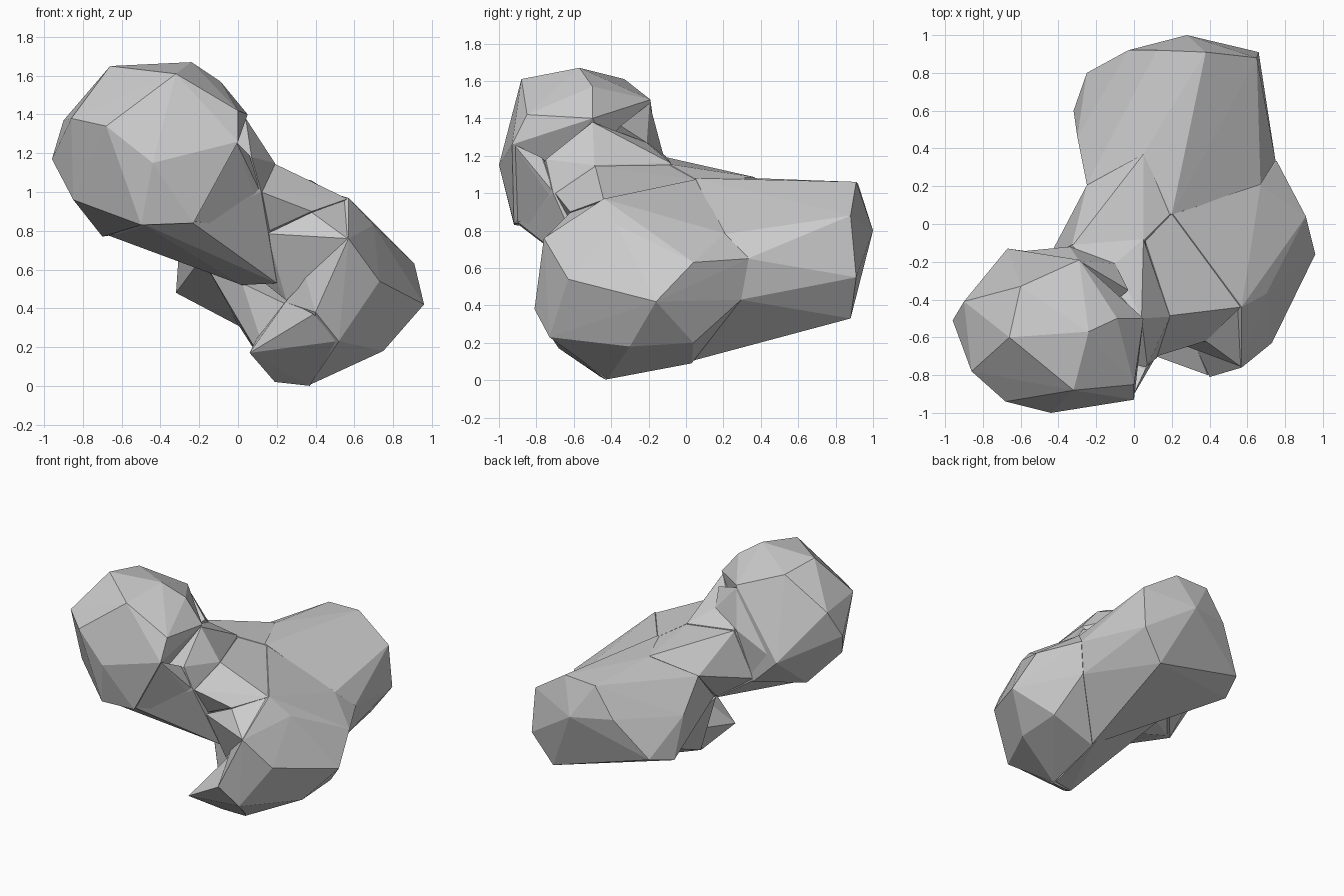
import bpy, bmesh


def hull(name, pts):
    """Faceted convex lump around a few corner points."""
    bm = bmesh.new()
    for p in pts:
        bm.verts.new(p)
    bmesh.ops.convex_hull(bm, input=bm.verts[:])
    loose = [v for v in bm.verts if not v.link_faces]
    bmesh.ops.delete(bm, geom=loose, context='VERTS')
    bmesh.ops.recalc_face_normals(bm, faces=bm.faces[:])
    me = bpy.data.meshes.new(name)
    bm.to_mesh(me)
    bm.free()
    ob = bpy.data.objects.new(name, me)
    bpy.context.collection.objects.link(ob)
    return ob


# rounded upper lump at the front left
head = hull("upper_lump", [
    (-.32, -.88, 1.61), (-.44, -1, 1.15), (-.68, -.94, 1.34), (-.66, -.6, 1.65),
    (-.24, -.57, 1.67), (-.86, -.78, 1.38), (-.96, -.51, 1.17), (-.9, -.41, 1.37),
    (-.67, -.13, 1.03), (-.6, -.33, 1.61), (-.29, -.19, 1.5), (-.09, -.5, 1.57),
    (0, -.85, 1.42), (0, -.93, 1.26), (.05, -.5, 1.4), (-.85, -.66, .96),
    (-.5, -.92, .83), (-.23, -.92, .84), (-.7, -.45, .77), (-.45, -.16, .82)])

# small wedge filling the back of the neck
nape = hull("nape", [
    (-.29, -.195, 1.48), (-.34, -.12, 1.2), (-.44, -.165, .86), (-.45, -.15, 1.13),
    (-.65, -.15, 1.03), (-.1, -.21, 1.27), (-.03, -.35, 1.36), (-.2, -.5, 1.2)])

# wedge between upper lump and neck at the front
cheek = hull("cheek", [
    (-.01, -.92, 1.26), (.115, -.705, 1.0), (-.24, -.91, .85), (.145, -.6, .8),
    (.06, -.77, 1.19), (-.3, -.6, 1.0), (0, -.5, .8)])

# bridge between the upper lump and the main mass
neck = hull("neck", [
    (.04, -.5, 1.38), (-.1, -.21, 1.27), (.05, -.08, 1.16), (.19, -.49, 1.15),
    (.12, -.71, 1.0), (.15, -.6, .79), (-.24, -.9, .845), (-.49, -.9, .835),
    (-.68, -.45, .78), (-.45, -.17, .83), (-.2, -.1, .66), (.2, -.5, .53),
    (.02, -.35, .52), (-.33, -.11, 1.2), (.07, -.75, 1.18)])

# web running from the neck down onto the main mass
web = hull("web", [
    (-.33, -.12, 1.195), (.05, -.09, 1.155), (.05, .37, 1.085), (-.25, .205, .95),
    (-.45, -.175, .84), (-.2, -.09, .67), (.2, .06, 1.07), (.2, -.2, .8)])

# long main mass running to the back
torso = hull("main_mass", [
    (.66, .91, .55), (.65, .88, .88), (.38, .91, 1.06), (.12, .92, 1.05),
    (.28, 1, .8), (-.03, .92, .83), (-.25, .8, .54), (-.32, .6, .48),
    (-.3, .46, .76), (-.25, .21, .95), (.05, .37, 1.08),
    (.2, .05, 1.08), (.2, .49, 1.07), (.67, .2, .78), (.75, .33, .65),
    (.7, .29, .43), (.5, .88, .33), (.4, .02, .1), (.4, .3, .21),
    (-.03, .35, .38), (-.18, -.08, .67)])

# wide lower lump at the front right
haunch = hull("lower_lump", [
    (.57, -.76, .76), (.4, -.81, .38), (.73, -.63, .54), (.52, -.73, .23),
    (.37, -.42, .005), (.75, -.3, .18), (.96, -.16, .42), (.91, .04, .63),
    (.7, -.37, .83), (.57, -.44, .97), (.2, .06, 1.075),
    (.67, .205, .785), (.755, .335, .65), (.705, .295, .43), (.75, .04, .2),
    (.4, .03, .09), (.25, -.48, .43)])

# upper and lower halves of the shelf joining the neck to the lower lump
shelf_top = hull("shelf_top", [
    (.12, -.7, 1.0), (.19, -.485, 1.145), (.565, -.44, .965), (.38, -.62, .9),
    (.15, -.59, .795), (.2, .055, 1.07), (.06, -.09, 1.15), (.3, -.2, .7)])
shelf_front = hull("shelf_front", [
    (.15, -.6, .785), (.38, -.62, .895), (.565, -.755, .76), (.56, -.43, .96),
    (.25, -.5, .44), (.195, -.49, .535), (.05, -.3, .6)])

# underside sloping up towards the back left
belly = hull("belly", [
    (.19, -.45, .02), (.36, -.41, .01), (.39, .02, .095), (.39, .3, .215),
    (-.03, -.15, .38), (-.04, .3, .38), (.25, -.47, .42), (.02, -.33, .53),
    (-.19, -.09, .665), (.3, .2, .7)])

# pointed toe under the lower lump
toe = hull("toe", [
    (.06, -.68, .17), (.39, -.8, .37), (.51, -.72, .23), (.19, -.46, .02),
    (.37, -.425, 0), (.25, -.46, .44), (.1, -.35, .25)])

# fuse the lumps into one solid
parts = (haunch, neck, head, nape, cheek, web, shelf_top, shelf_front, belly, toe)
for part in parts:
    m = torso.modifiers.new("fuse_" + part.name, 'BOOLEAN')
    m.operation = 'UNION'
    m.solver = 'EXACT'
    m.object = part
bpy.context.view_layer.update()
deps = bpy.context.evaluated_depsgraph_get()
fused = bpy.data.meshes.new_from_object(torso.evaluated_get(deps))
torso.modifiers.clear()
torso.data = fused
torso.name = "faceted_rock"
for part in parts:
    bpy.data.objects.remove(part)
